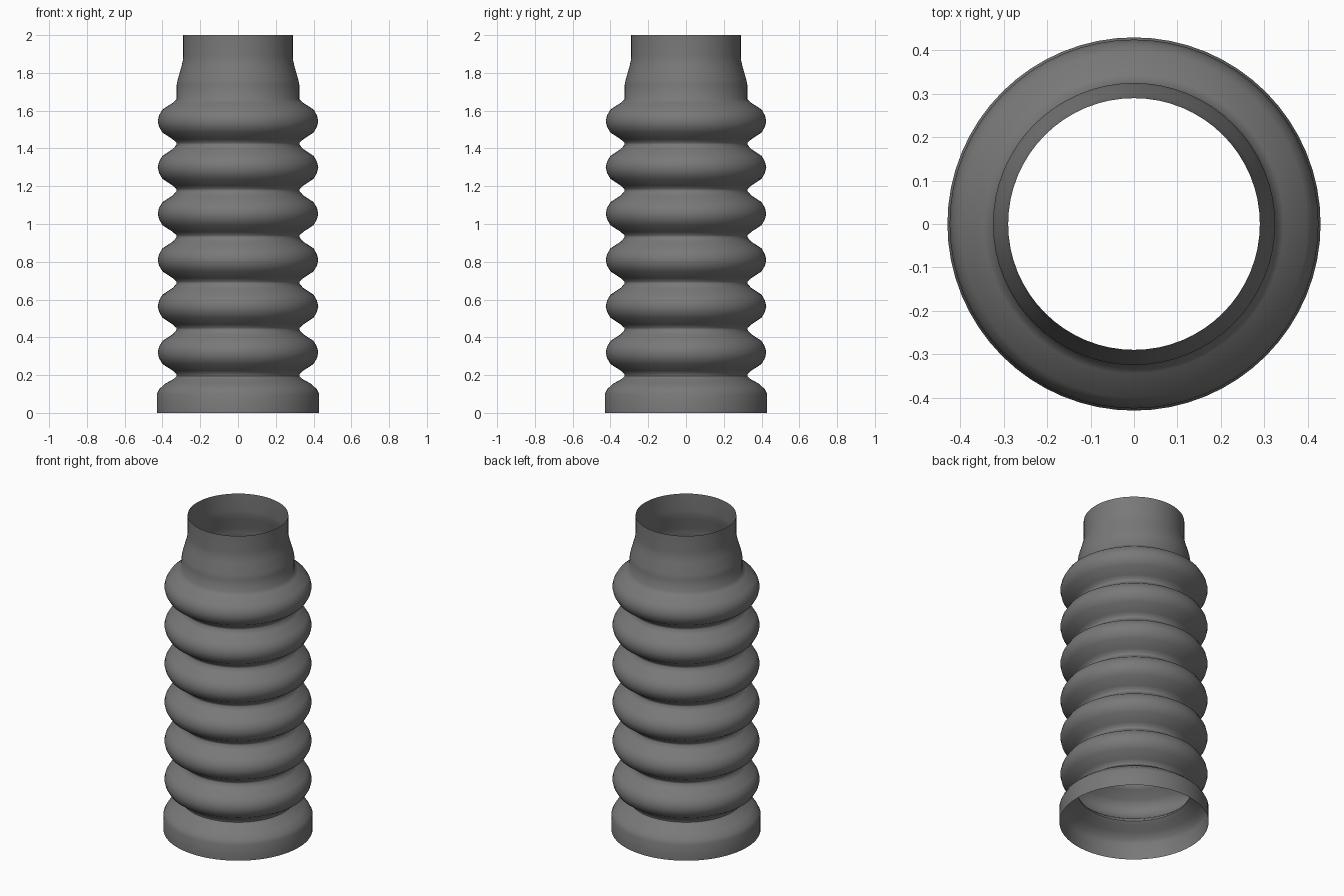
import bpy, bmesh, math

cube = bpy.data.objects.get("Cube")
if cube:
    bpy.data.objects.remove(cube)

SEGMENTS = 64
RIDGES = 6
PITCH = 0.245
FIRST_VALLEY = 0.195

# One dark rubber colour
rubber = bpy.data.materials.new("dark grey rubber")
rubber.use_nodes = True
colour = (0.19, 0.19, 0.19, 1)
rubber.diffuse_color = colour
bsdf = rubber.node_tree.nodes["Principled BSDF"]
bsdf.inputs["Base Color"].default_value = colour
bsdf.inputs["Roughness"].default_value = 0.7

# Wide bottom collar as (radius, height), curving in to the first valley
profile = [(0.43, 0), (0.43, 0.10), (0.418, 0.125), (0.385, 0.155), (0.343, 0.178)]

# Repeating bellows ridges: (radius, offset above the valley)
ridge = [(0.325, 0), (0.326, 0.01), (0.345, 0.028), (0.40, 0.064), (0.418, 0.095),
         (0.425, 0.125), (0.418, 0.155), (0.40, 0.186), (0.345, 0.222)]
for i in range(RIDGES):
    base = FIRST_VALLEY + i * PITCH
    profile += [(r, base + dz) for r, dz in ridge]

# Shoulder and narrow top neck
profile += [(0.325, 1.66), (0.325, 1.735), (0.319, 1.765), (0.30, 1.83),
            (0.292, 1.865), (0.29, 1.89), (0.29, 2.0)]

# Revolve the profile into an open sleeve
bm = bmesh.new()
rings = []
for r, z in profile:
    angles = [math.tau * k / SEGMENTS for k in range(SEGMENTS)]
    rings.append([bm.verts.new((r * math.cos(a), r * math.sin(a), z)) for a in angles])
for low, high in zip(rings, rings[1:]):
    for k in range(SEGMENTS):
        n = (k + 1) % SEGMENTS
        bm.faces.new((low[k], low[n], high[n], high[k]))

mesh = bpy.data.meshes.new("bellows_sleeve")
bm.to_mesh(mesh)
bm.free()
mesh.materials.append(rubber)
sleeve = bpy.data.objects.new("bellows_sleeve", mesh)
bpy.context.collection.objects.link(sleeve)

# Smooth shading with sharp creases kept
bpy.ops.object.select_all(action='DESELECT')
sleeve.select_set(True)
bpy.context.view_layer.objects.active = sleeve
bpy.ops.object.shade_smooth_by_angle(angle=math.radians(50))
